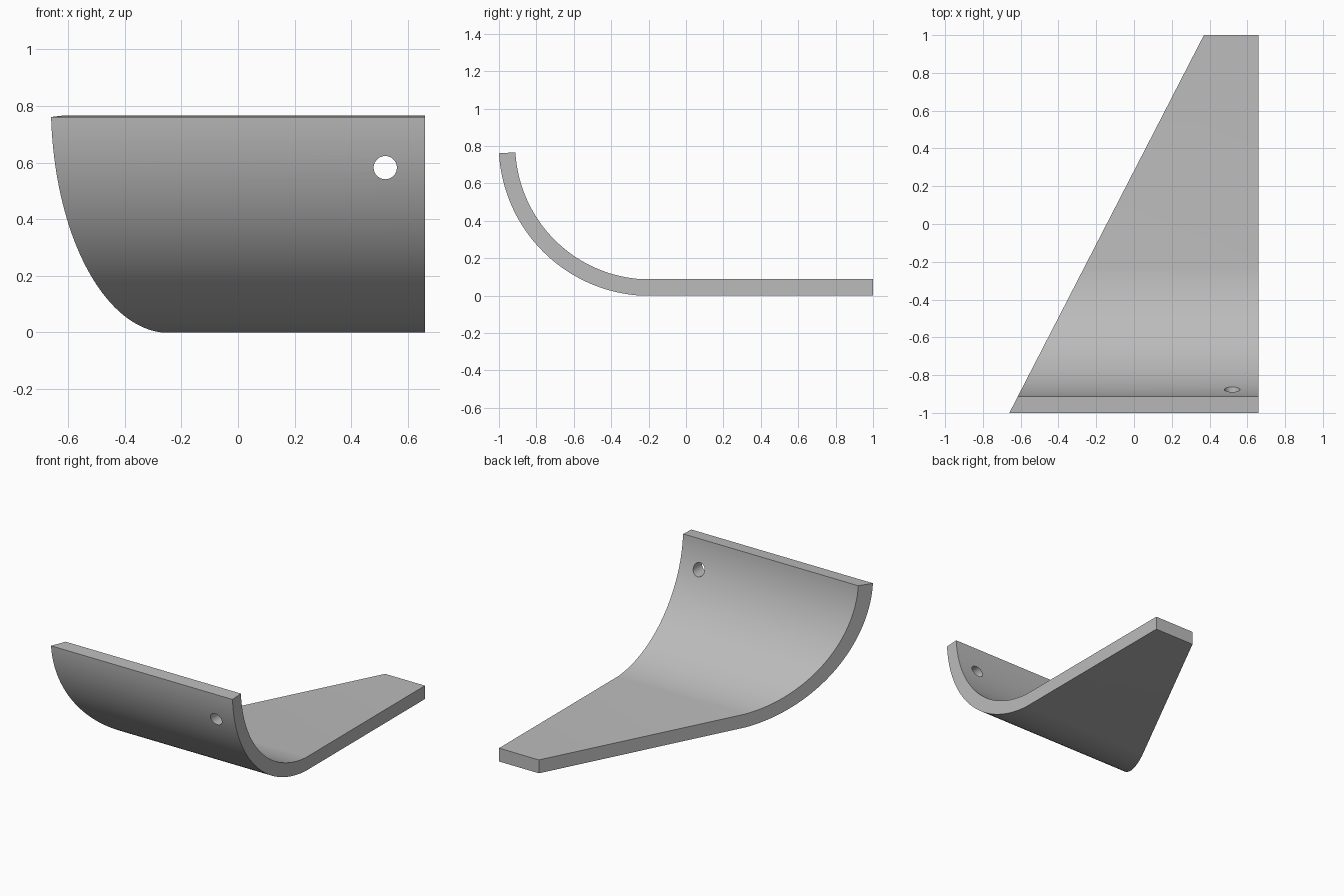
import bpy, bmesh, math
from mathutils import Vector

cube = bpy.data.objects.get("Cube")
if cube:
    bpy.data.objects.remove(cube, do_unlink=True)

HALF_W = 0.66          # half width along x
THICK = 0.088          # sheet thickness
R_OUT = 0.809          # outer bend radius
R_IN = R_OUT - THICK
TILT = math.radians(3.3)
CENTRE = Vector((0, -1 + R_OUT * math.cos(TILT), R_OUT * math.cos(TILT)))
STEPS = 48

# One grey material
grey = bpy.data.materials.new("plain grey")
grey.use_nodes = True
colour = (0.5, 0.5, 0.5, 1)
grey.diffuse_color = colour
grey.node_tree.nodes["Principled BSDF"].inputs["Base Color"].default_value = colour


def arc(radius):
    """Bend points from the floor up to the top edge."""
    sweep = math.pi / 2 - 2 * TILT
    for i in range(STEPS + 1):
        a = TILT + sweep * i / STEPS
        yield CENTRE + Vector((0, -math.sin(a), -math.cos(a))) * radius


# Side profile: flat base running into the curved upright
outer, inner = list(arc(R_OUT)), list(arc(R_IN))
base_top = inner[0].z
profile = [Vector((0, 1, 0))] + outer + inner[::-1] + [Vector((0, 1, base_top))]

bm = bmesh.new()
face = bm.faces.new([bm.verts.new((-HALF_W, p.y, p.z)) for p in profile])
extruded = bmesh.ops.extrude_face_region(bm, geom=[face])
moved = [v for v in extruded["geom"] if isinstance(v, bmesh.types.BMVert)]
bmesh.ops.translate(bm, verts=moved, vec=(2 * HALF_W, 0, 0))
bmesh.ops.recalc_face_normals(bm, faces=bm.faces)

# Slanted trim that narrows the base towards the back
start, end = Vector((-HALF_W, -1, 0)), Vector((0.37, 1, 0))
along = end - start
cut = bmesh.ops.bisect_plane(bm, geom=bm.verts[:] + bm.edges[:] + bm.faces[:],
                             plane_co=start, plane_no=(-along.y, along.x, 0),
                             clear_outer=True)
rim = [e for e in bm.edges if e.is_boundary]
bmesh.ops.contextual_create(bm, geom=rim)
bmesh.ops.recalc_face_normals(bm, faces=bm.faces)

mesh = bpy.data.meshes.new("curved_bracket")
bm.to_mesh(mesh)
bm.free()
mesh.materials.append(grey)
bracket = bpy.data.objects.new("curved_bracket", mesh)
bpy.context.collection.objects.link(bracket)

# Round hole through the upright
bpy.ops.mesh.primitive_cylinder_add(vertices=48, radius=0.041, depth=0.4,
                                    location=(0.52, -0.92, 0.582),
                                    rotation=(math.pi / 2, 0, 0))
drill = bpy.context.object
drill.name = "hole_cutter"
drill.data.materials.append(grey)
hole = bracket.modifiers.new("hole", 'BOOLEAN')
hole.operation = 'DIFFERENCE'
hole.solver = 'EXACT'
hole.object = drill

bpy.ops.object.select_all(action='DESELECT')
bracket.select_set(True)
bpy.context.view_layer.objects.active = bracket
bpy.ops.object.modifier_apply(modifier="hole")
bpy.data.objects.remove(drill, do_unlink=True)
bpy.ops.object.shade_smooth_by_angle(angle=math.radians(30))
